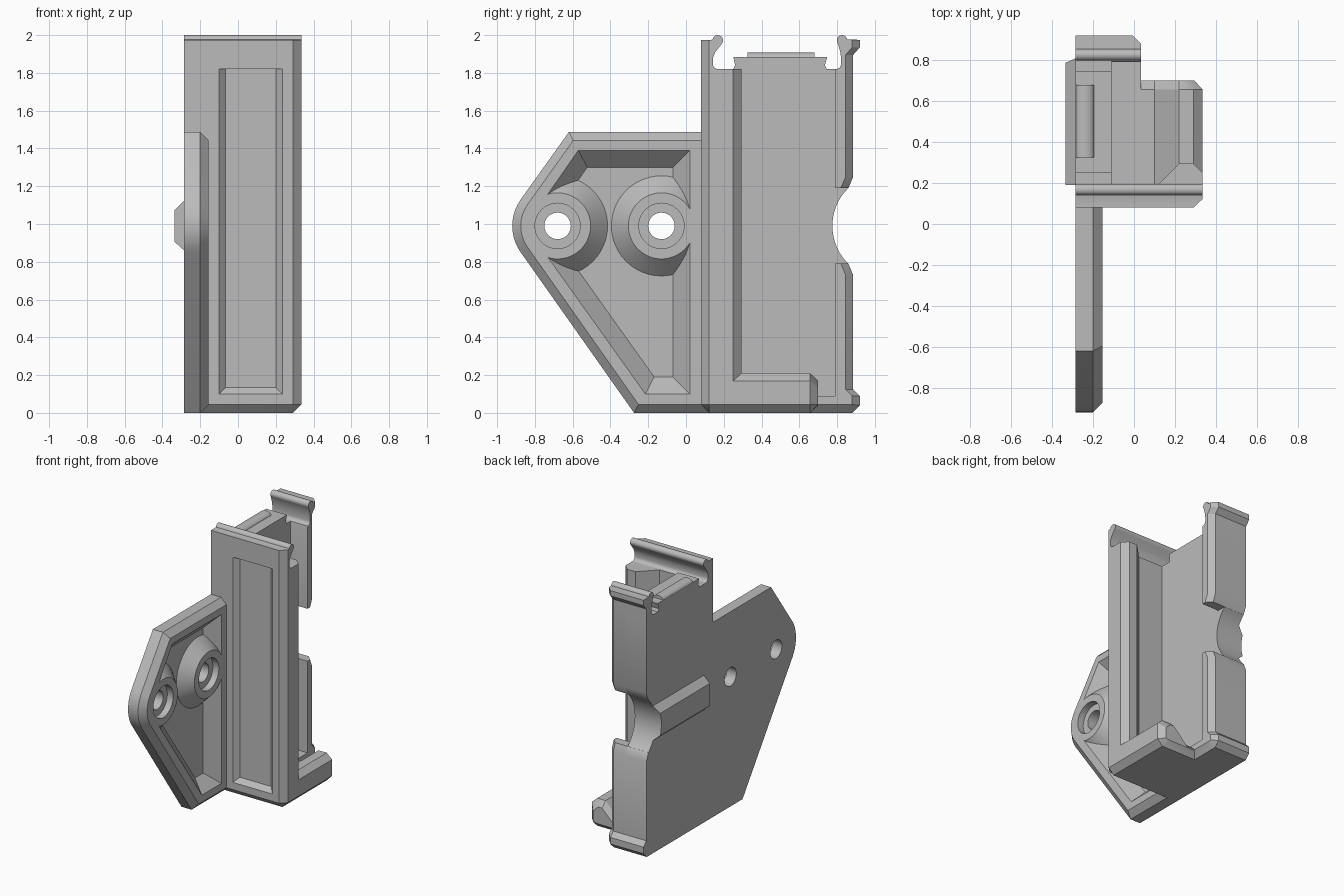
import bpy, bmesh
from math import sin, cos, radians
from mathutils import Vector

old = bpy.data.objects.get("Cube")
if old:
    bpy.data.objects.remove(old, do_unlink=True)

grey = bpy.data.materials.new("plain_grey")
grey.use_nodes = True
grey.diffuse_color = (0.5, 0.5, 0.5, 1)
grey.node_tree.nodes["Principled BSDF"].inputs["Base Color"].default_value = (0.5, 0.5, 0.5, 1)

X, Y, Z = 0, 1, 2


def arc(a, b, r, start, end, n=8):
    """Points along an arc, angles in degrees."""
    steps = [radians(start + (end - start) * i / n) for i in range(n + 1)]
    return [(a + r * cos(t), b + r * sin(t)) for t in steps]


def circle(a, b, r, n=48):
    return arc(a, b, r, 0, 360, n)[:-1]


def inset(pts, d):
    """Offset a counter-clockwise polygon inwards by d."""
    out = []
    for i, p in enumerate(pts):
        p = Vector(p)
        e1 = (p - Vector(pts[i - 1])).normalized()
        e2 = (Vector(pts[(i + 1) % len(pts)]) - p).normalized()
        n1, n2 = Vector((-e1.y, e1.x)), Vector((-e2.y, e2.x))
        out.append(tuple(p + (n1 + n2) * (d / (1 + n1.dot(n2)))))
    return out


def loft(name, axis, sections):
    """Solid through matching outlines placed along an axis."""
    bm = bmesh.new()
    rings = []
    for t, pts in sections:
        ring = []
        for p in pts:
            c = list(p)
            c.insert(axis, t)
            ring.append(bm.verts.new(c))
        rings.append(ring)
    n = len(rings[0])
    for r, s in zip(rings, rings[1:]):
        for i in range(n):
            j = (i + 1) % n
            bm.faces.new((r[i], r[j], s[j], s[i]))
    bm.faces.new(rings[0])
    bm.faces.new(rings[-1])
    bmesh.ops.recalc_face_normals(bm, faces=bm.faces)
    me = bpy.data.meshes.new(name)
    bm.to_mesh(me)
    bm.free()
    me.materials.append(grey)
    ob = bpy.data.objects.new(name, me)
    bpy.context.collection.objects.link(ob)
    return ob


def cut(ob, cutter):
    """Subtract the cutter and remove it."""
    mod = ob.modifiers.new("cut", "BOOLEAN")
    mod.operation, mod.solver, mod.object = "DIFFERENCE", "EXACT", cutter
    bpy.context.view_layer.update()
    deps = bpy.context.evaluated_depsgraph_get()
    me = bpy.data.meshes.new_from_object(ob.evaluated_get(deps))
    ob.modifiers.clear()
    ob.data = me
    bpy.data.objects.remove(cutter, do_unlink=True)


LEFT, BACK_X, RIGHT = -0.285, 0.035, 0.335
BOSSES = [(-0.68, 0.99), (-0.13, 0.99)]

# Mounting wing with bevelled rim
outline = [(0.15, 0), (0.15, 1.487), (-0.62, 1.487)]
outline += arc(-0.68, 0.99, 0.24, 145, 215, 10) + [(-0.275, 0)]
wing = loft("mounting_wing", X, [(LEFT, outline), (-0.2, outline), (-0.155, inset(outline, 0.045))])

# Sloped pocket that leaves two conical bosses standing
pocket = [(0.02, 0.1), (0.02, 1.39), (-0.57, 1.39), (-0.8, 1.06), (-0.8, 0.92), (-0.215, 0.1)]
pocket_cut = loft("pocket_cut", X, [(-0.245, inset(pocket, 0.09)), (-0.145, inset(pocket, -0.01))])
for y, z in BOSSES:
    cut(pocket_cut, loft("boss_form", X, [(-0.26, circle(y, z, 0.28)), (-0.135, circle(y, z, 0.155))]))
cut(wing, pocket_cut)
for y, z in BOSSES:
    steps = [(-0.4, 0.07), (-0.205, 0.07), (-0.205, 0.12), (0, 0.12)]
    cut(wing, loft("screw_hole", X, [(x, circle(y, z, r)) for x, r in steps]))

# Back plate and outer rib, both scooped by the round finger notch
flange = [(0.88, 0), (0.92, 0.04), (0.92, 0.09), (0.885, 0.125), (0.885, 0.73), (0.86, 0.79)]
plate_outline = [(0.15, 0)] + flange + [
    (0.86, 1.19), (0.885, 1.25), (0.885, 1.82), (0.745, 1.82), (0.735, 1.84),
    (0.748, 1.885), (0.25, 1.885), (0.26, 1.84), (0.25, 1.82), (0.15, 1.82)]
plate = loft("back_plate", X, [(LEFT, plate_outline), (-0.11, plate_outline)])
rib_outline = [(-0.27, 0.86), (LEFT, 0.86), (-0.335, 0.905), (-0.335, 1.075), (LEFT, 1.125), (-0.27, 1.125)]
rib = loft("outer_rib", Y, [(0.19, rib_outline), (0.81, rib_outline)])
for part in (plate, rib):
    notch = circle(1.055, 0.99, 0.28, 80)
    cut(part, loft("finger_notch", X, [(-0.5, notch), (0.1, notch)]))

# Rounded tab on top of the back plate
tab = arc(-0.24, 1.885, 0.045, 0, 180, 12)
tab = [(x, 1.88 + (z - 1.885) * 0.65) for x, z in tab]
loft("top_tab", Y, [(0.325, tab), (0.68, tab)])


# Rear walls below and above the notch, chamfered at their open end
def rear_wall(name, pts):
    end = [(y - 0.04 if y > 0.858 else y, max(z, 0.045)) for y, z in pts]
    loft(name, X, [(LEFT, pts), (BACK_X - 0.04, pts), (BACK_X, end)])


rear_wall("lower_rear_wall", [(0.6, 0)] + flange + [(0.79, 0.79), (0.79, 0.09), (0.6, 0.09)])
rear_wall("upper_rear_wall",
          [(0.79, 1.19), (0.86, 1.19), (0.885, 1.25), (0.885, 1.895), (0.92, 1.935), (0.92, 1.975)]
          + arc(0.826, 1.972, 0.028, 10, 220, 12) + [(0.817, 1.91), (0.821, 1.88)]
          + arc(0.793, 1.848, 0.028, 0, -90, 6) + [(0.79, 1.81)])

# Front wall with an inner retaining lip and a framed outer panel
section = [(LEFT, 0.08), (0.29, 0.08), (RIGHT, 0.122), (RIGHT, 0.25), (0.29, 0.295),
           (0.22, 0.295), (0.1, 0.175), (LEFT, 0.175)]
foot = [(min(x, 0.29), max(y, 0.122)) for x, y in section]
foot[1] = (0.25, 0.122)
front = loft("front_wall", Z, [(0, foot), (0.045, section), (1.82, section)])
panel = [(-0.1, 0.1), (0.235, 0.1), (0.235, 1.922), (-0.1, 1.922)]
cut(front, loft("panel_cut", Y, [(0.07, inset(panel, -0.01)), (0.115, inset(panel, 0.035))]))

# Snap hook along the top of the front wall
hook = [(0.08, 1.82), (0.08, 1.975), (0.135, 1.975)]
hook += arc(0.168, 1.972, 0.028, 170, -40, 12) + [(0.155, 1.91), (0.143, 1.88)]
hook += arc(0.17, 1.848, 0.028, 180, 270, 6)
hook_end = [(max(y, 0.122), z) for y, z in hook]
loft("front_hook", X, [(LEFT, hook), (0.29, hook), (RIGHT, hook_end)])

# Floor with a raised lip and a chamfered rear end
floor = [(LEFT, 0), (0.29, 0), (RIGHT, 0.045), (RIGHT, 0.17), (0.29, 0.21), (0.22, 0.21), (0.1, 0.09), (LEFT, 0.09)]
floor_end = [(x - 0.04 if x > 0.25 else x, z - 0.04 if z > 0.08 else max(z, 0.04)) for x, z in floor]
loft("floor", Y, [(0.15, floor), (0.657, floor), (0.7, floor_end)])

# Smooth the round parts, keep the chamfers crisp
bpy.ops.object.select_all(action="DESELECT")
for ob in bpy.context.scene.objects:
    if ob.type == "MESH" and ob.data.materials and ob.data.materials[0] == grey:
        ob.select_set(True)
        bpy.context.view_layer.objects.active = ob
bpy.ops.object.shade_smooth_by_angle(angle=radians(30))
